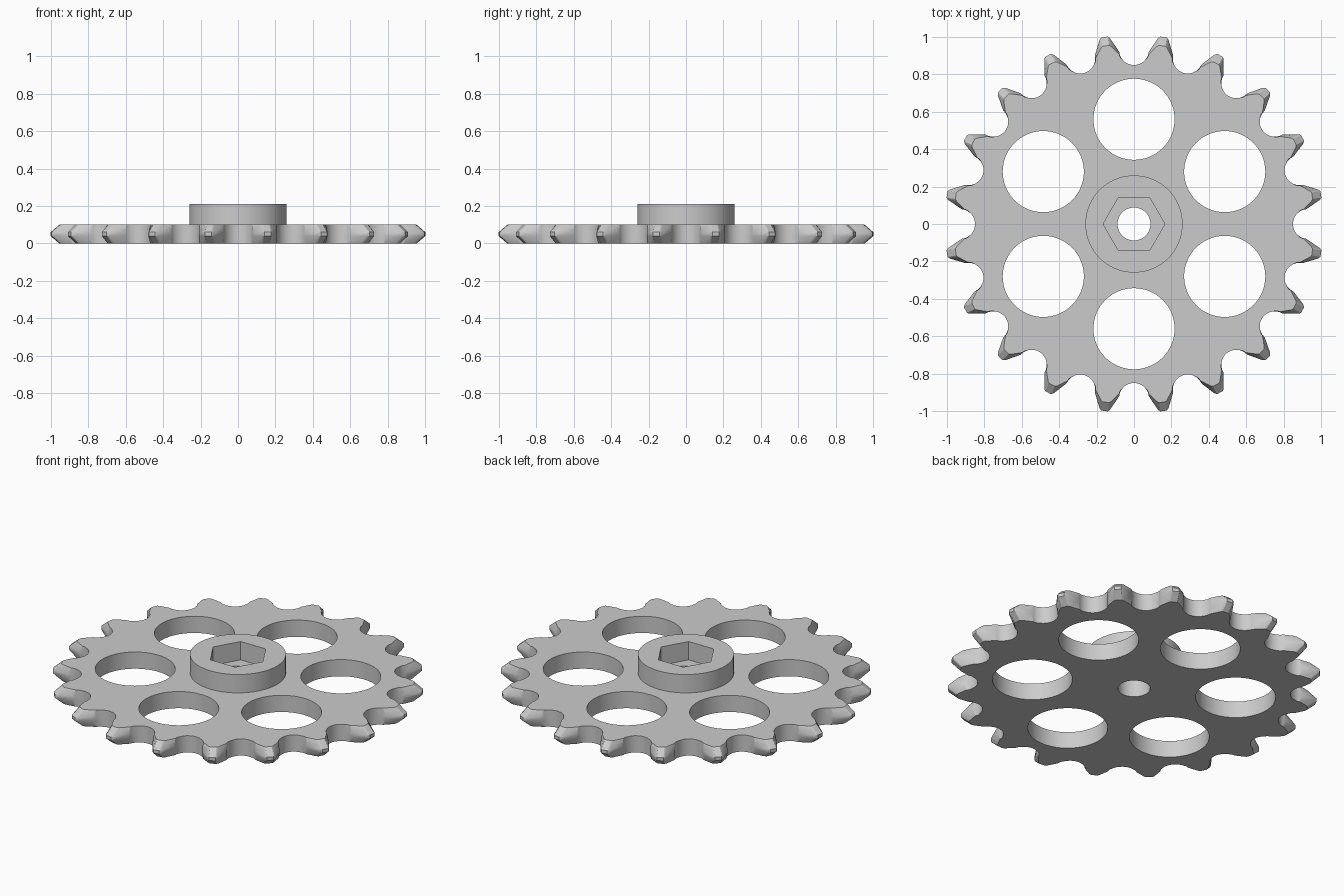
import bpy, bmesh
from math import sin, cos, pi, radians, hypot, atan2

cube = bpy.data.objects.get("Cube")
if cube:
    bpy.data.objects.remove(cube, do_unlink=True)

TEETH = 20
THICK = 0.1
HUB_TOP = 0.21

steel = bpy.data.materials.new("grey_steel")
steel.use_nodes = True
colour = (0.6, 0.6, 0.6, 1)
steel.diffuse_color = colour
steel.node_tree.nodes["Principled BSDF"].inputs["Base Color"].default_value = colour


def loft(name, layers):
    """Solid through stacked closed outlines, given as (z, points)."""
    bm = bmesh.new()
    rings = [[bm.verts.new((x, y, z)) for x, y in pts] for z, pts in layers]
    n = len(rings[0])
    for low, high in zip(rings, rings[1:]):
        for i in range(n):
            j = (i + 1) % n
            bm.faces.new((low[i], low[j], high[j], high[i]))
    bm.faces.new(rings[0][::-1])
    bm.faces.new(rings[-1])
    mesh = bpy.data.meshes.new(name)
    bm.to_mesh(mesh)
    bm.free()
    obj = bpy.data.objects.new(name, mesh)
    bpy.context.collection.objects.link(obj)
    mesh.materials.append(steel)
    return obj


def circle(radius, sides, cx=0, cy=0):
    return [(cx + radius * cos(2 * pi * i / sides), cy + radius * sin(2 * pi * i / sides))
            for i in range(sides)]


def cut(obj, cutter):
    cutter.hide_render = True
    mod = obj.modifiers.new("cut", "BOOLEAN")
    mod.operation = "DIFFERENCE"
    mod.solver = "EXACT"
    mod.object = cutter
    bpy.context.view_layer.objects.active = obj
    bpy.ops.object.modifier_apply(modifier=mod.name)
    bpy.data.objects.remove(cutter, do_unlink=True)


def smooth(obj):
    bpy.ops.object.select_all(action="DESELECT")
    obj.select_set(True)
    bpy.context.view_layer.objects.active = obj
    bpy.ops.object.shade_smooth_by_angle(angle=radians(25))


# Tooth outline: round roller seat, straight flanks, small blunt tip
def tooth_outline():
    pts = []
    for k in range(TEETH):
        seat, tip = 2 * pi * k / TEETH, 2 * pi * (k + 0.5) / TEETH
        local = [(seat, 0.93 - 0.08 * cos(a), 0.08 * sin(a))
                 for a in (radians(d) for d in range(-84, 85, 12))]
        local += [(tip, r, t) for r, t in
                  ((1.0, -0.029), (1.012, -0.018), (1.012, 0.018), (1.0, 0.029))]
        pts += [(r * cos(a) - t * sin(a), r * sin(a) + t * cos(a)) for a, r, t in local]
    return pts


# Face outline: the teeth pulled inwards so that their tips are chamfered
def pulled_in(pts, start=0.88, keep=0.64):
    out = []
    for x, y in pts:
        r, a = hypot(x, y), atan2(y, x)
        r = min(r, start + (r - start) * keep)  if r > start else r
        out.append((r * cos(a), r * sin(a)))
    return out


outer = tooth_outline()
inner = pulled_in(outer)
plate = loft("sprocket_plate", [(0, inner), (0.04, outer), (THICK - 0.04, outer), (THICK, inner)])

# Six lightening holes and the centre bore
for k in range(6):
    a = radians(30 + 60 * k)
    hole = circle(0.217, 64, 0.56 * cos(a), 0.56 * sin(a))
    cut(plate, loft("hole_cutter", [(-0.1, hole), (0.2, hole)]))
bore = circle(0.088, 40)
cut(plate, loft("bore_cutter", [(-0.1, bore), (0.2, bore)]))
smooth(plate)

# Raised hub with a hexagonal pocket down to the plate
rim = circle(0.26, 64)
hub = loft("hub", [(THICK, rim), (HUB_TOP, rim)])
hexagon = circle(0.165, 6)
cut(hub, loft("hex_cutter", [(0, hexagon), (0.3, hexagon)]))
smooth(hub)
